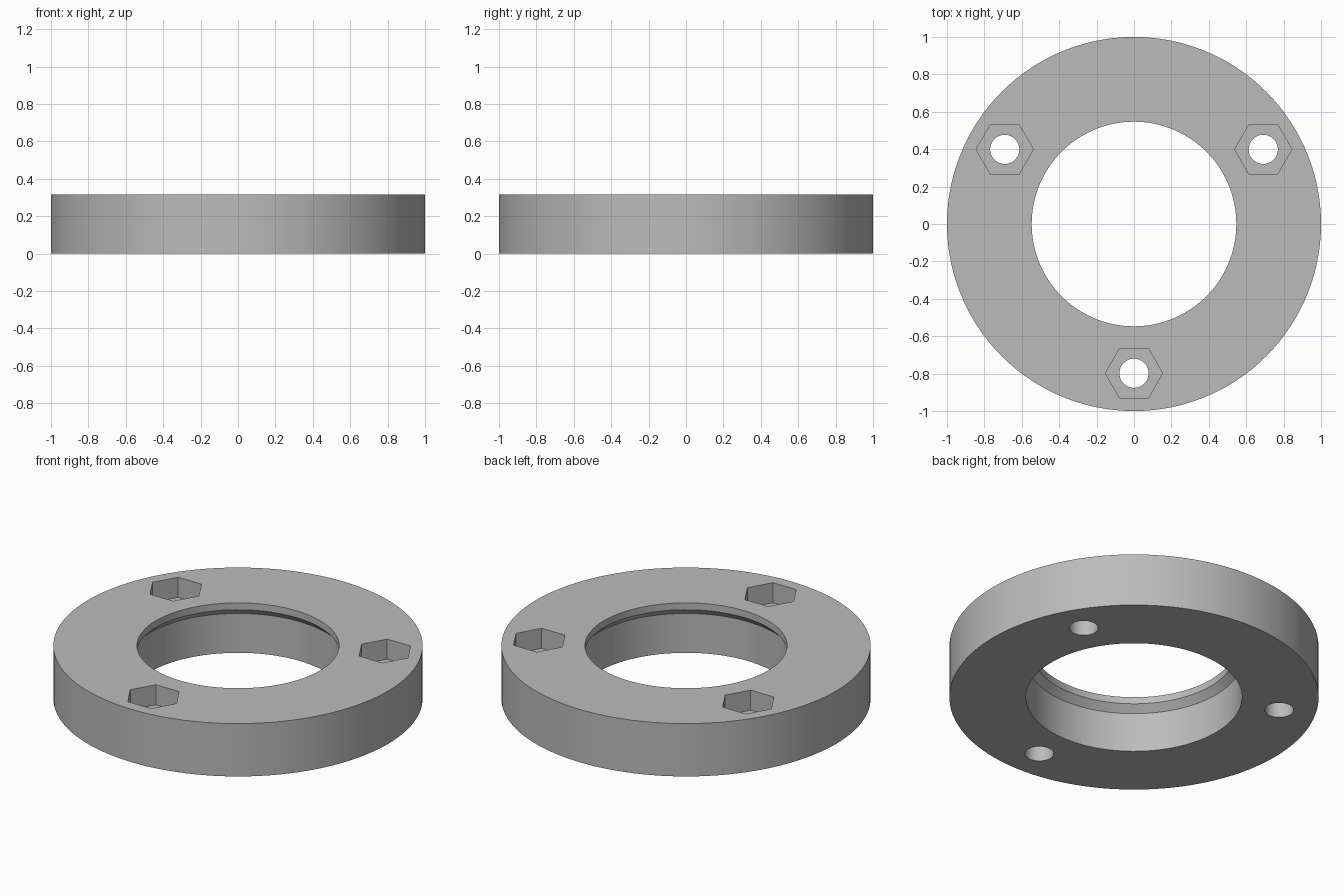
import bpy, bmesh, math

cube = bpy.data.objects.get("Cube")
if cube:
    bpy.data.objects.remove(cube, do_unlink=True)

HEIGHT = 0.316
SEGMENTS = 120

grey = bpy.data.materials.new("plain grey")
grey.use_nodes = True
colour = (0.5, 0.5, 0.5, 1)
grey.diffuse_color = colour
grey.node_tree.nodes["Principled BSDF"].inputs["Base Color"].default_value = colour


def add_object(name, bm):
    bmesh.ops.recalc_face_normals(bm, faces=bm.faces)
    mesh = bpy.data.meshes.new(name)
    bm.to_mesh(mesh)
    bm.free()
    mesh.materials.append(grey)
    obj = bpy.data.objects.new(name, mesh)
    bpy.context.collection.objects.link(obj)
    return obj


def lathe(name, profile, segments):
    """Spin a closed (radius, z) profile around the z axis."""
    bm = bmesh.new()
    rings = []
    for i in range(segments):
        a = math.tau * i / segments
        rings.append([bm.verts.new((r * math.cos(a), r * math.sin(a), z)) for r, z in profile])
    n = len(profile)
    for i, ring in enumerate(rings):
        following = rings[(i + 1) % segments]
        for j in range(n):
            k = (j + 1) % n
            bm.faces.new((ring[j], following[j], following[k], ring[k]))
    return add_object(name, bm)


def prism(name, radius, sides, bottom, top, x, y):
    bm = bmesh.new()
    bmesh.ops.create_cone(bm, cap_ends=True, segments=sides, radius1=radius,
                          radius2=radius, depth=top - bottom)
    # Turn polygons so a corner points along x
    corner = max(bm.verts, key=lambda v: v.co.x).co
    turn = -math.atan2(corner.y, corner.x)
    for v in bm.verts:
        a = math.atan2(v.co.y, v.co.x) + turn
        v.co.x, v.co.y = radius * math.cos(a) + x, radius * math.sin(a) + y
        v.co.z += (bottom + top) / 2
    obj = add_object(name, bm)
    obj.hide_render = True
    obj.hide_set(True)
    return obj


# Ring with a narrow lip at the top of the bore and a cone beneath it
ring = lathe("mounting_ring", [(1, 0), (1, HEIGHT), (0.547, HEIGHT), (0.547, 0.275),
                               (0.585, 0.235), (0.585, 0)], SEGMENTS)

# Three bolt holes, each with a hexagonal nut pocket sunk from the top
cutters = []
for i, degrees in enumerate((30, 150, 270)):
    x, y = 0.798 * math.cos(math.radians(degrees)), 0.798 * math.sin(math.radians(degrees))
    cutters.append(prism(f"nut_pocket_cutter_{i}", 0.153, 6, HEIGHT - 0.12, HEIGHT + 0.1, x, y))
    cutters.append(prism(f"bolt_hole_cutter_{i}", 0.078, 48, -0.1, HEIGHT + 0.1, x, y))

bpy.context.view_layer.objects.active = ring
ring.select_set(True)
for cutter in cutters:
    cut = ring.modifiers.new(cutter.name, 'BOOLEAN')
    cut.operation = 'DIFFERENCE'
    cut.solver = 'EXACT'
    cut.object = cutter
    bpy.ops.object.modifier_apply(modifier=cut.name)
for cutter in cutters:
    bpy.data.objects.remove(cutter, do_unlink=True)

bpy.ops.object.shade_smooth_by_angle(angle=math.radians(25))
